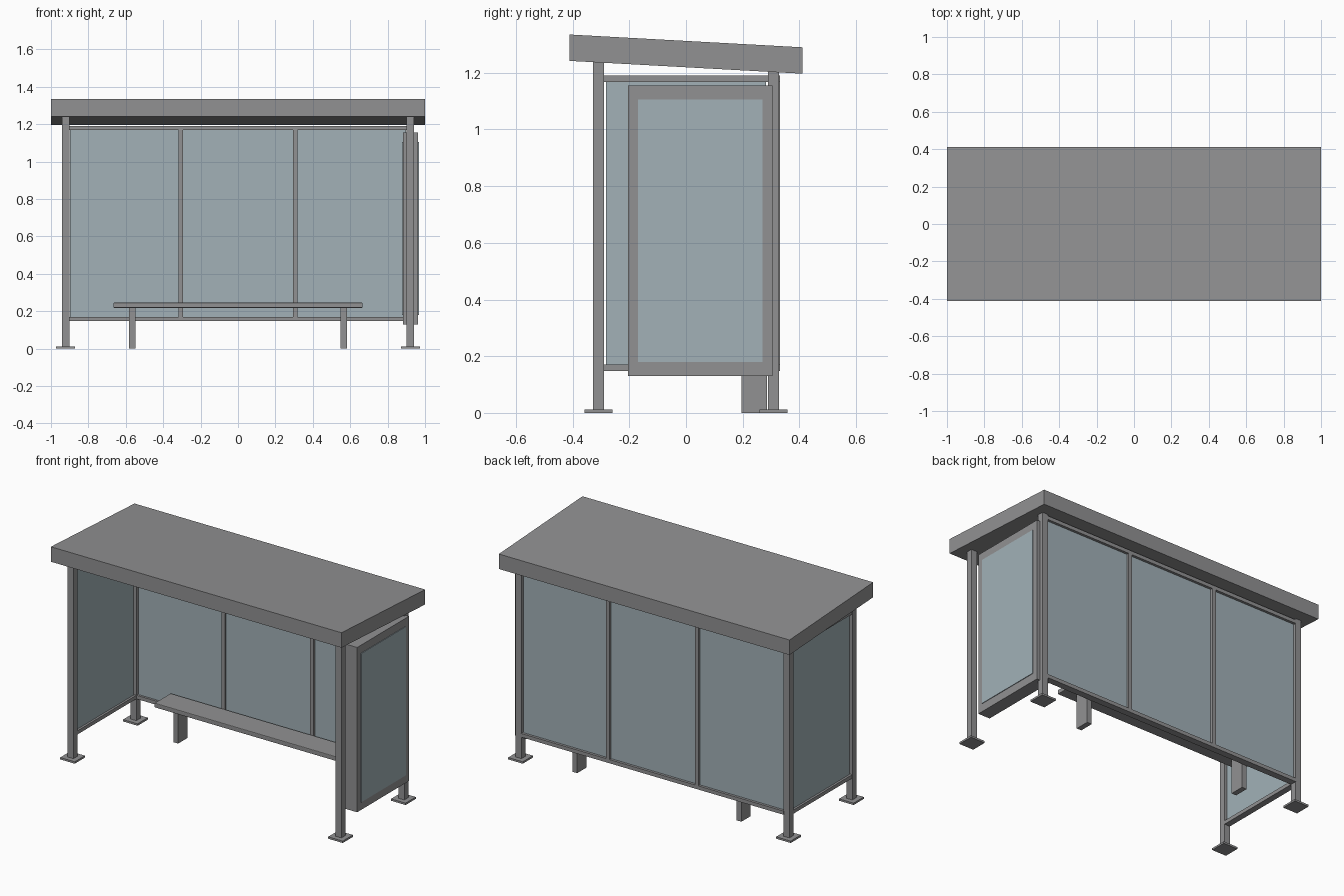
import bpy
import bmesh

if "Cube" in bpy.data.objects:
    bpy.data.objects.remove(bpy.data.objects["Cube"])


def material(name, color):
    m = bpy.data.materials.new(name)
    m.diffuse_color = (*color, 1)
    m.use_nodes = True
    m.node_tree.nodes["Principled BSDF"].inputs["Base Color"].default_value = m.diffuse_color
    return m


glass = material("tinted_glass", (0.36, 0.44, 0.475))
metal = material("dark_grey_metal", (0.285, 0.285, 0.29))


def box(name, x, y, z, mat=metal, shear=0.0, bevel=0.0):
    """Box from (min, max) ranges; shear tilts it in z along y."""
    bm = bmesh.new()
    bmesh.ops.create_cube(bm, size=1)
    for v in bm.verts:
        v.co = [r[0] + (c + 0.5) * (r[1] - r[0]) for c, r in zip(v.co, (x, y, z))]
        v.co.z += shear * v.co.y
    me = bpy.data.meshes.new(name)
    bm.to_mesh(me)
    bm.free()
    me.materials.append(mat)
    ob = bpy.data.objects.new(name, me)
    bpy.context.collection.objects.link(ob)
    if bevel:
        m = ob.modifiers.new("bevel", 'BEVEL')
        m.width, m.segments = bevel, 2
    return ob


def around(c, w):
    return (c - w / 2, c + w / 2)


PX, PY, W = 0.922, 0.309, 0.04   # post centres and width
SLOPE = -0.045 / 0.82

# Sloping roof slab
box("roof", (-1, 1), (-0.411, 0.411), (1.2195, 1.3125), shear=SLOPE)

# Corner posts with base plates
for sx, side in ((-1, "left"), (1, "right")):
    for sy, end in ((-1, "front"), (1, "back")):
        x, y = sx * PX, sy * PY
        box(f"{end}_{side}_post", around(x, W), around(y, W), (0, 1.225 + SLOPE * y))
        box(f"{end}_{side}_base_plate", around(x, 0.1), around(y, 0.1), (0, 0.012))

# Horizontal rails of the back wall and the left wall
for name, z in (("lower", (0.147, 0.17)), ("upper", (1.168, 1.191))):
    box(f"back_{name}_rail", (-0.905, 0.905), around(0.311, 0.042), z)
    box(f"left_{name}_rail", around(-PX, 0.039), (-0.29, 0.29), z)

# Back wall mullions
for sx, side in ((-1, "left"), (1, "right")):
    box(f"{side}_mullion", around(sx * 0.306, 0.024), around(0.311, 0.042), (0.169, 1.169))

# Glass panes
for i, x in enumerate(((-0.898, -0.318), (-0.294, 0.294), (0.318, 0.898))):
    box(f"back_glass_{i + 1}", x, around(0.31, 0.012), (0.168, 1.17), glass)
box("left_glass", around(-PX, 0.012), (-0.283, 0.283), (0.168, 1.17), glass)

# Poster cabinet on the right side, with a pane on each face
CX = 0.9225
box("poster_cabinet", around(CX, 0.082), (-0.205, 0.305), (0.13, 1.155))
for sx, side in ((-1, "inner"), (1, "outer")):
    box(f"{side}_poster_pane", around(CX + sx * 0.04, 0.01), (-0.17, 0.27), (0.18, 1.105), glass)

# Bench
box("bench_seat", (-0.666, 0.666), (0.13, 0.289), (0.218, 0.246), bevel=0.004)
for sx, side in ((-1, "left"), (1, "right")):
    box(f"{side}_bench_leg", around(sx * 0.565, 0.033), (0.195, 0.286), (0, 0.222))
